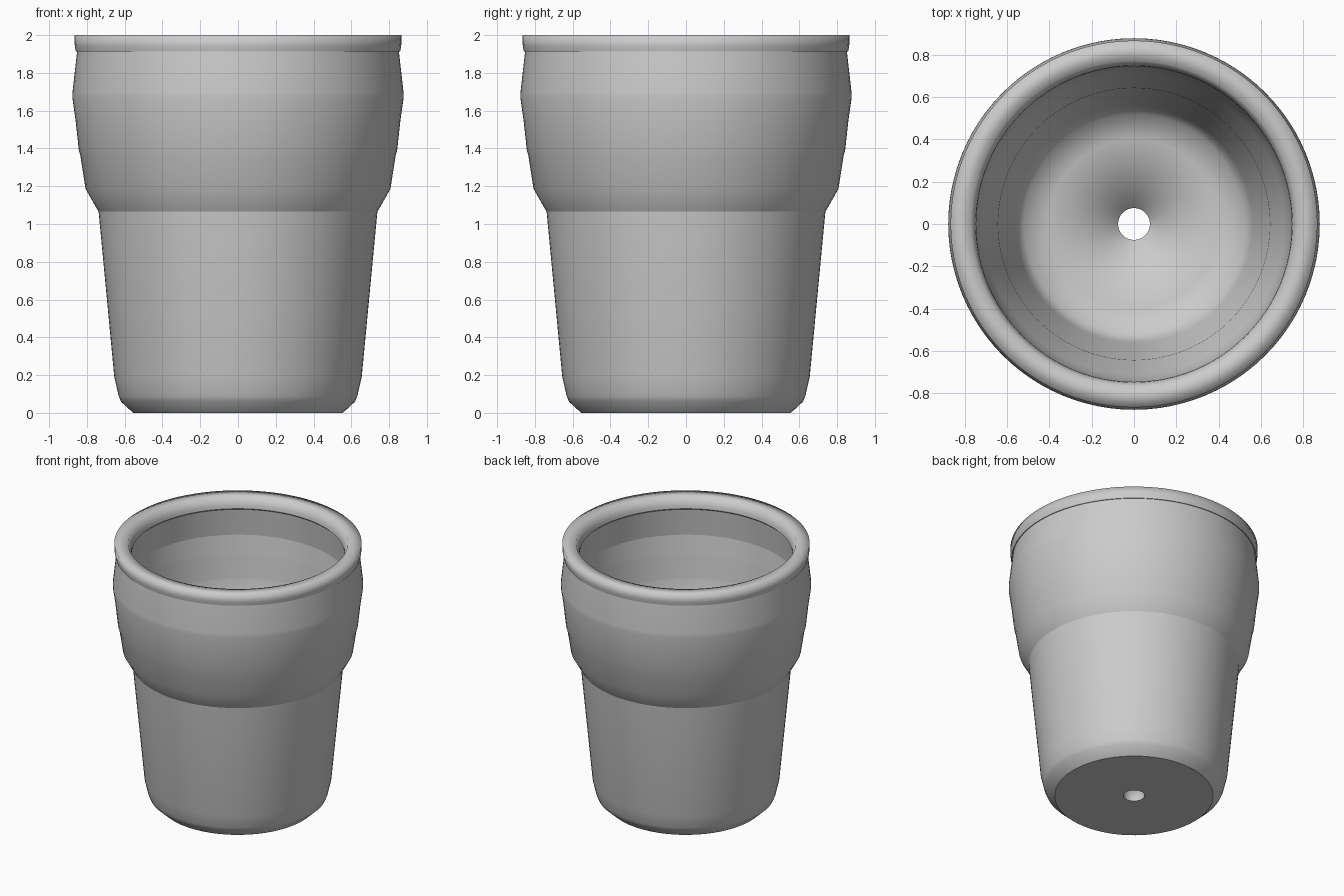
import bpy, bmesh, math

if "Cube" in bpy.data.objects:
    bpy.data.objects.remove(bpy.data.objects["Cube"])

SEGMENTS = 96

# lathe profile (radius, height, sharp ring), closed loop
PROFILE = [
    # drain hole and base
    (0.075, 0.0, True), (0.555, 0.0, True), (0.62, 0.06, False),
    (0.632, 0.09, False), (0.655, 0.19, False),
    # tapered body and shoulder
    (0.738, 1.065, True), (0.807, 1.185, False), (0.835, 1.365, False),
    (0.842, 1.385, False), (0.86, 1.55, False), (0.877, 1.67, False),
    (0.876, 1.70, False), (0.852, 1.912, True),
    # rim
    (0.858, 1.912, True), (0.864, 1.94, False), (0.866, 2.0, False),
    (0.77, 2.0, False), (0.748, 1.94, False), (0.745, 1.915, True),
    # inside wall following the outside
    (0.755, 1.905, True), (0.775, 1.70, True), (0.757, 1.56, True),
    (0.738, 1.38, True), (0.71, 1.21, False), (0.642, 1.08, False),
    # inside floor
    (0.56, 0.22, False), (0.52, 0.14, False), (0.40, 0.10, False),
    (0.075, 0.09, False),
]


def lathe(name, profile, segments):
    bm = bmesh.new()
    rings = []
    for r, z, _ in profile:
        ring = []
        for i in range(segments):
            a = 2 * math.pi * i / segments
            ring.append(bm.verts.new((r * math.cos(a), r * math.sin(a), z)))
        rings.append(ring)
    for k, ring in enumerate(rings):
        nxt = rings[(k + 1) % len(rings)]
        for i in range(segments):
            j = (i + 1) % segments
            bm.faces.new((ring[i], ring[j], nxt[j], nxt[i])).smooth = True
    # keep the chosen rings crisp
    for ring, (_, _, sharp) in zip(rings, profile):
        if sharp:
            for i in range(segments):
                bm.edges.get((ring[i], ring[(i + 1) % segments])).smooth = False
    bmesh.ops.recalc_face_normals(bm, faces=bm.faces)
    mesh = bpy.data.meshes.new(name)
    bm.to_mesh(mesh)
    bm.free()
    obj = bpy.data.objects.new(name, mesh)
    bpy.context.collection.objects.link(obj)
    return obj


lathe("flower_pot", PROFILE, SEGMENTS)
